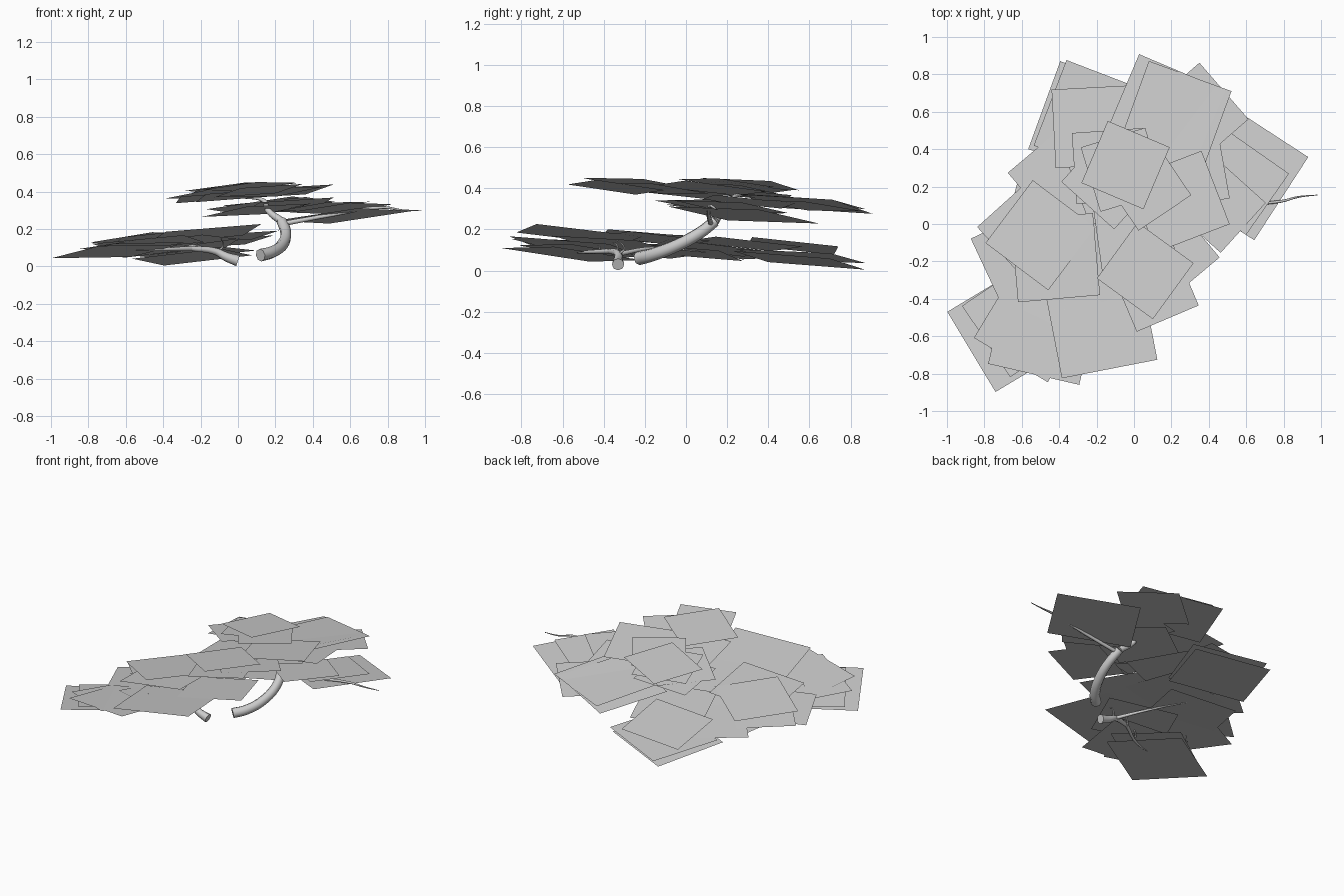
import bpy
import math
import random
from mathutils import Matrix, Vector

random.seed(4)
cube = bpy.data.objects.get("Cube")
if cube:
    bpy.data.objects.remove(cube, do_unlink=True)

grey = bpy.data.materials.new("soft_grey")
grey.use_nodes = True
colour = (0.6, 0.6, 0.6, 1)
grey.diffuse_color = colour
grey.node_tree.nodes["Principled BSDF"].inputs["Base Color"].default_value = colour


def add_canopy(name, cards):
    """Square leaf cards that share one lean, each with a slight tilt of its own."""
    verts, faces = [], []
    for x, y, z, side, yaw in cards:
        lean = Vector((0.09 + random.uniform(-0.02, 0.02), -0.09 + random.uniform(-0.02, 0.02)))
        turn = Matrix.Rotation(math.radians(yaw), 2)
        start = len(verts)
        for sx, sy in ((-1, -1), (1, -1), (1, 1), (-1, 1)):
            off = turn @ Vector((sx, sy)) * side / 2
            verts.append((x + off.x, y + off.y, z + lean.dot(off)))
        faces.append(tuple(range(start, start + 4)))
    mesh = bpy.data.meshes.new(name)
    mesh.from_pydata(verts, [], faces)
    mesh.materials.append(grey)
    obj = bpy.data.objects.new(name, mesh)
    bpy.context.collection.objects.link(obj)


def add_limb(name, points, thick, thin):
    """Tapered round branch along a smooth path."""
    curve = bpy.data.curves.new(name, "CURVE")
    curve.dimensions = "3D"
    curve.bevel_depth = 1
    curve.bevel_resolution = 2
    curve.resolution_u = 4
    curve.use_fill_caps = True
    spline = curve.splines.new("BEZIER")
    spline.bezier_points.add(len(points) - 1)
    for i, (bp, co) in enumerate(zip(spline.bezier_points, points)):
        bp.co = co
        bp.handle_left_type = bp.handle_right_type = "AUTO"
        bp.radius = thick + (thin - thick) * i / (len(points) - 1)
    obj = bpy.data.objects.new(name, curve)
    bpy.context.collection.objects.link(obj)
    bpy.ops.object.select_all(action="DESELECT")
    obj.select_set(True)
    bpy.context.view_layer.objects.active = obj
    bpy.ops.object.convert(target="MESH")
    obj = bpy.context.object
    obj.data.materials.clear()
    obj.data.materials.append(grey)
    bpy.ops.object.shade_smooth_by_angle(angle=math.radians(50))


# Leaf cards as (x, y, z, side, yaw)
add_canopy("lower_front_foliage", [
    (-.655, -.555, .08, .5, 31), (-.6, -.5, .095, .46, 34), (-.48, -.56, .125, .5, -13),
    (-.54, -.53, .12, .46, -31), (-.18, -.52, .175, .52, 11), (-.3, -.35, .13, .45, -25),
])
add_canopy("lower_back_foliage", [
    (-.245, .55, .05, .5, -20), (-.22, .56, .07, .49, -21), (-.4, .25, .085, .39, 40),
    (-.22, .52, .12, .42, 3), (-.1, .28, .13, .45, 20),
])
add_canopy("lower_middle_foliage", [
    (-.62, -.17, .09, .38, 25), (-.57, -.03, .1, .38, 42), (-.05, -.15, .155, .42, 20),
    (-.25, .1, .11, .45, 10), (-.45, 0, .09, .45, -15), (-.42, -.18, .16, .44, 5),
    (-.5, -.06, .15, .42, -37),
])
add_canopy("upper_right_foliage", [
    (.1, .2, .3, .42, 35), (.45, .1, .32, .36, 48), (.565, .28, .27, .53, -33),
    (.55, .22, .31, .4, -35), (.33, .58, .315, .4, -49), (.16, .58, .325, .5, -23),
    (.22, .57, .335, .47, -20), (.28, .3, .335, .4, 10),
])
add_canopy("upper_front_foliage", [
    (0, -.03, .38, .4, 8), (.11, -.34, .405, .36, 23), (.19, -.155, .4, .38, 40),
    (.24, .12, .4, .42, 21), (.06, -.25, .427, .37, -36),
])
add_canopy("upper_crown_foliage", [
    (-.13, .31, .37, .38, 4), (-.12, .24, .39, .38, -42), (-.06, .29, .405, .36, 17),
    (-.045, .315, .42, .36, -23), (.07, .2, .425, .34, 34),
])

# Trunks and branches
add_limb("main_trunk", [(.12, -.23, .06), (.18, -.17, .075), (.24, -.05, .12),
                        (.255, .07, .185), (.235, .14, .24)], .034, .028)
add_limb("main_crown_branch", [(.235, .14, .24), (.16, .18, .3), (.14, .22, .35),
                               (.02, .28, .37)], .022, .006)
add_limb("main_side_branch", [(.25, .12, .23), (.5, .11, .275), (.78, .12, .315),
                              (.88, .145, .3), (.98, .155, .3)], .013, .002)
add_limb("low_trunk", [(.0, -.33, .03), (-.06, -.33, .05), (-.12, -.33, .08),
                       (-.25, -.37, .095)], .03, .013)
add_limb("low_long_branch", [(-.25, -.37, .095), (-.45, -.5, .09), (-.7, -.55, .09)], .013, .003)
add_limb("low_back_branch", [(-.12, -.33, .08), (-.25, -.15, .11), (-.35, .1, .09)], .012, .003)
for i, (x, y) in enumerate(((-.1, -.32), (-.24, -.35), (-.38, -.44))):
    add_limb(f"low_twig_{i}", [(x, y, .085), (x + .02, y + .02, .11), (x + .01, y - .02, .15)],
             .007, .002)
